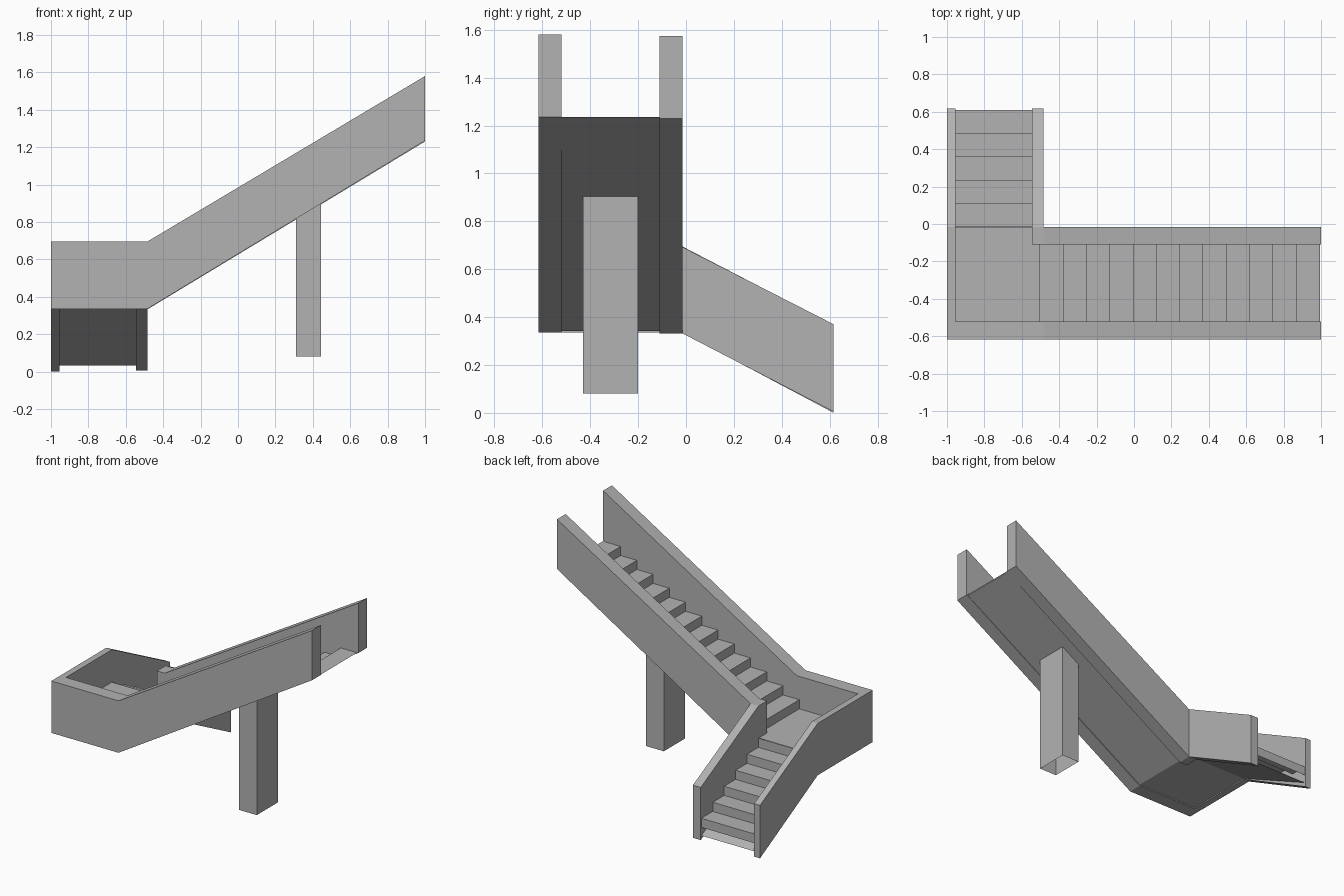
import bpy
import bmesh

cube = bpy.data.objects.get("Cube")
if cube:
    bpy.data.objects.remove(cube, do_unlink=True)

concrete = bpy.data.materials.new("concrete_grey")
concrete.use_nodes = True
GREY = (0.45, 0.45, 0.45, 1)
concrete.diffuse_color = GREY
concrete.node_tree.nodes["Principled BSDF"].inputs["Base Color"].default_value = GREY


def extrude(name, profile, axis, start, end, solid=True):
    """Extrude a side profile along x or y; an open profile gives a thin sheet."""
    def place(p, d):
        return (d, p[0], p[1]) if axis == "x" else (p[0], d, p[1])

    bm = bmesh.new()
    a = [bm.verts.new(place(p, start)) for p in profile]
    b = [bm.verts.new(place(p, end)) for p in profile]
    n = len(profile)
    for i in range(n if solid else n - 1):
        j = (i + 1) % n
        bm.faces.new((a[i], a[j], b[j], b[i]))
    if solid:
        bm.faces.new(a)
        bm.faces.new(b)
        bmesh.ops.recalc_face_normals(bm, faces=bm.faces)
    else:
        # sheets face upwards
        if sum(f.normal.z for f in bm.faces if not f.normal_update()) < 0:
            bmesh.ops.reverse_faces(bm, faces=bm.faces)
    mesh = bpy.data.meshes.new(name)
    bm.to_mesh(mesh)
    bm.free()
    mesh.materials.append(concrete)
    obj = bpy.data.objects.new(name, mesh)
    bpy.context.collection.objects.link(obj)
    return obj


def zigzag(start, z, run, rise, count):
    """Riser and tread points of a flight, starting at the foot of a riser."""
    pts = [(start, z)]
    for i in range(count):
        z += rise
        pts += [(start + run * i, z), (start + run * (i + 1), z)]
    return pts


LANDING = 0.47
SOFFIT = 0.343
RISE = 0.0633

# Parapets of the upper flight
extrude("front_parapet", [(-1, 0.335), (-1, 0.695), (-0.485, 0.695), (1, 1.58),
                          (1, 1.235), (-0.485, 0.335)], "y", -0.617, -0.52)
extrude("back_parapet", [(-0.545, 0.332), (-0.545, 0.693), (-0.485, 0.693), (1, 1.575),
                         (1, 1.23), (-0.485, 0.332)], "y", -0.11, -0.015)

# Parapets of the lower flight
extrude("lower_right_parapet", [(-0.52, 0.335), (-0.52, 0.695), (-0.015, 0.695),
                                (0.617, 0.368), (0.617, 0), (-0.015, 0.335)],
        "x", -1, -0.955)
extrude("lower_left_parapet", [(-0.015, 0.332), (-0.015, 0.693), (0.617, 0.37),
                               (0.617, 0.005)], "x", -0.545, -0.485)

# Landing with the upper steps, and the lower steps
upper = [(-0.955, LANDING)] + zigzag(-0.505, LANDING, 0.1246, RISE, 12)
extrude("landing_and_upper_steps", upper, "y", -0.52, -0.018, solid=False)
lower = zigzag(0.61, LANDING - 6 * RISE, -0.125, RISE, 5) + [(-0.015, LANDING)]
extrude("lower_steps", lower, "x", -0.955, -0.545, solid=False)

# Sloping undersides
extrude("upper_soffit", [(-0.955, SOFFIT), (-0.485, SOFFIT), (0.995, 1.235)],
        "y", -0.52, -0.018, solid=False)
extrude("lower_soffit", [(-0.018, SOFFIT), (0.61, 0.033)],
        "x", -0.955, -0.545, solid=False)

# Support column, hollow at the foot, with its head cut to the slope
column = extrude("support_column", [(0.31, 0.08), (0.445, 0.08), (0.445, 0.905),
                                    (0.31, 0.825)], "y", -0.43, -0.2)
bm = bmesh.new()
bm.from_mesh(column.data)
foot = [f for f in bm.faces if f.normal.z < -0.9]
bmesh.ops.delete(bm, geom=foot, context="FACES_ONLY")
bm.to_mesh(column.data)
bm.free()
